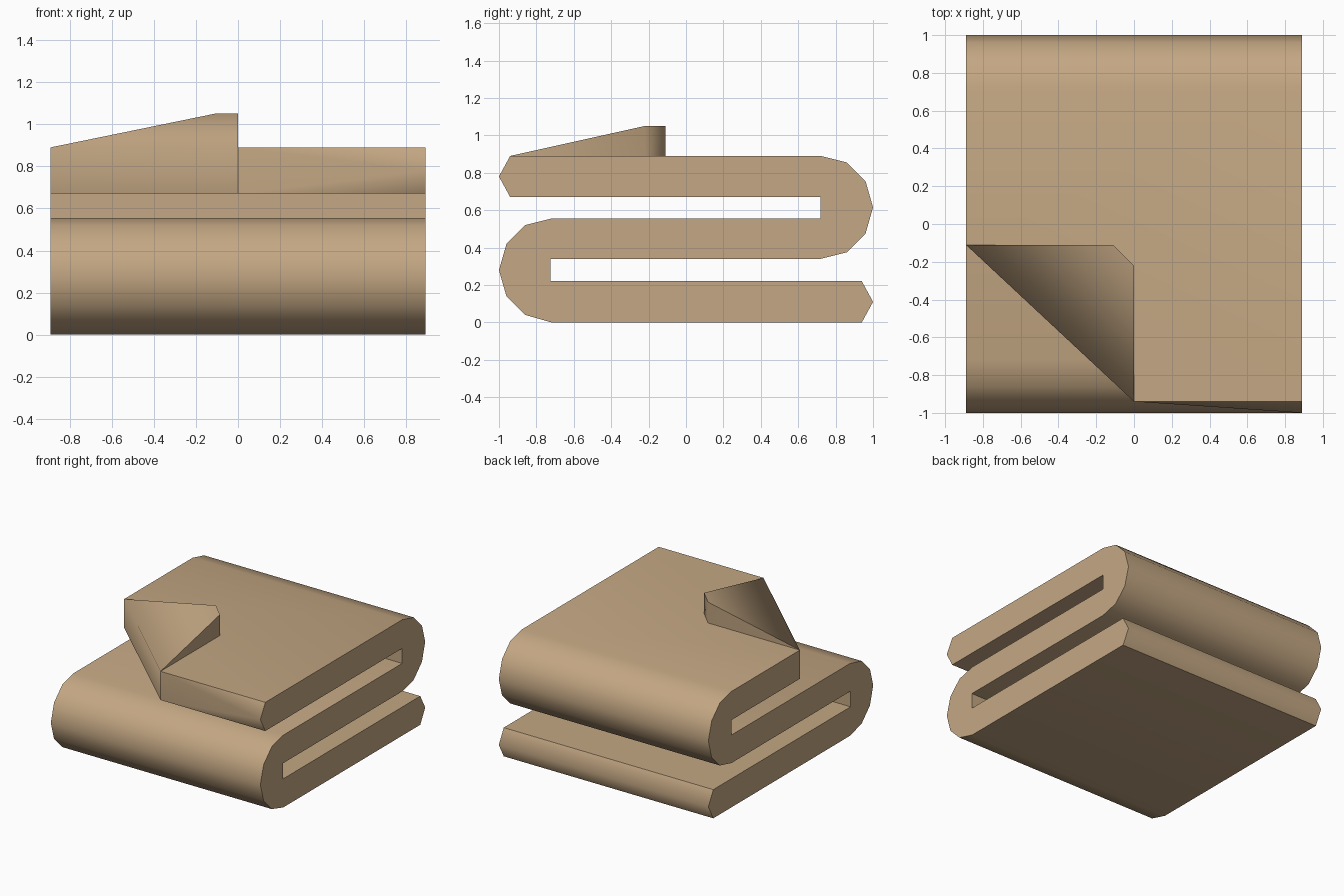
import bpy, bmesh, math

cube = bpy.data.objects.get("Cube")
if cube:
    bpy.data.objects.remove(cube, do_unlink=True)

tan = bpy.data.materials.new("tan cloth")
tan.use_nodes = True
colour = (0.55, 0.386, 0.227, 1)
tan.diffuse_color = colour
tan.node_tree.nodes["Principled BSDF"].inputs["Base Color"].default_value = colour


def finish(name, bm, angle):
    mesh = bpy.data.meshes.new(name)
    bm.to_mesh(mesh)
    bm.free()
    mesh.materials.append(tan)
    obj = bpy.data.objects.new(name, mesh)
    bpy.context.collection.objects.link(obj)
    bpy.ops.object.select_all(action="DESELECT")
    obj.select_set(True)
    bpy.context.view_layer.objects.active = obj
    bpy.ops.object.shade_smooth_by_angle(angle=math.radians(angle))


HALF = 0.89             # half of the cloth width
TOP, UNDER = 0.89, 0.67  # faces of the uppermost layer
CUT_Y, NOSE_Y = -0.11, -0.94

# Side outline (y, z): underside of the top layer, folds, back to the top
profile = [
    (NOSE_Y, UNDER), (0.72, UNDER), (0.72, 0.555),
    (-0.72, 0.555), (-0.86, 0.52), (-0.96, 0.42), (-1, 0.28),
    (-0.96, 0.14), (-0.86, 0.04), (-0.72, 0),
    (0.94, 0), (1, 0.11), (0.94, 0.22),
    (-0.725, 0.22), (-0.725, 0.34),
    (0.72, 0.34), (0.86, 0.375), (0.96, 0.475), (1, 0.615),
    (0.96, 0.755), (0.86, 0.855), (0.72, TOP), (NOSE_Y, TOP),
]

# Folded cloth, its top layer missing the front right corner
bm = bmesh.new()
right_side = [bm.verts.new((-HALF, y, z)) for y, z in profile]
left_side = [bm.verts.new((HALF, y, z)) for y, z in profile]
right_side[0].co.y = right_side[-1].co.y = CUT_Y
nose = bm.verts.new((HALF, -1, 0.78))
cut_top = bm.verts.new((0, NOSE_Y, TOP))
cut_under = bm.verts.new((0, NOSE_Y, UNDER))
for i in range(1, len(profile) - 2):
    bm.faces.new((right_side[i], right_side[i + 1], left_side[i + 1], left_side[i]))
bm.faces.new((right_side[0], right_side[1], left_side[1], left_side[0], cut_under))
bm.faces.new((right_side[-2], right_side[-1], cut_top, left_side[-1], left_side[-2]))
bm.faces.new(right_side)
bm.faces.new(left_side + [nose])
for tri in ((cut_top, left_side[-1], nose), (cut_top, nose, cut_under),
            (cut_under, nose, left_side[0])):
    bm.faces.new(tri)
bmesh.ops.recalc_face_normals(bm, faces=bm.faces)
finish("folded_cloth", bm, 60)

# Turned-over corner, with the diagonal wall below its crease
bm = bmesh.new()
PEAK, BEVEL = 1.05, 0.11
points = {
    "a": (-HALF, CUT_Y, TOP), "b": (0, NOSE_Y, TOP),
    "a_low": (-HALF, CUT_Y, UNDER), "b_low": (0, NOSE_Y, UNDER),
    "p": (-BEVEL, CUT_Y, PEAK), "q": (0, CUT_Y - BEVEL, PEAK),
    "p_base": (-BEVEL, CUT_Y, TOP), "q_base": (0, CUT_Y - BEVEL, TOP),
}
v = {k: bm.verts.new(co) for k, co in points.items()}
for face in ("a b q p", "a_low b_low b a", "b q_base q",
             "q_base p_base p q", "p_base a p"):
    bm.faces.new([v[k] for k in face.split()])
finish("turned_corner", bm, 80)
